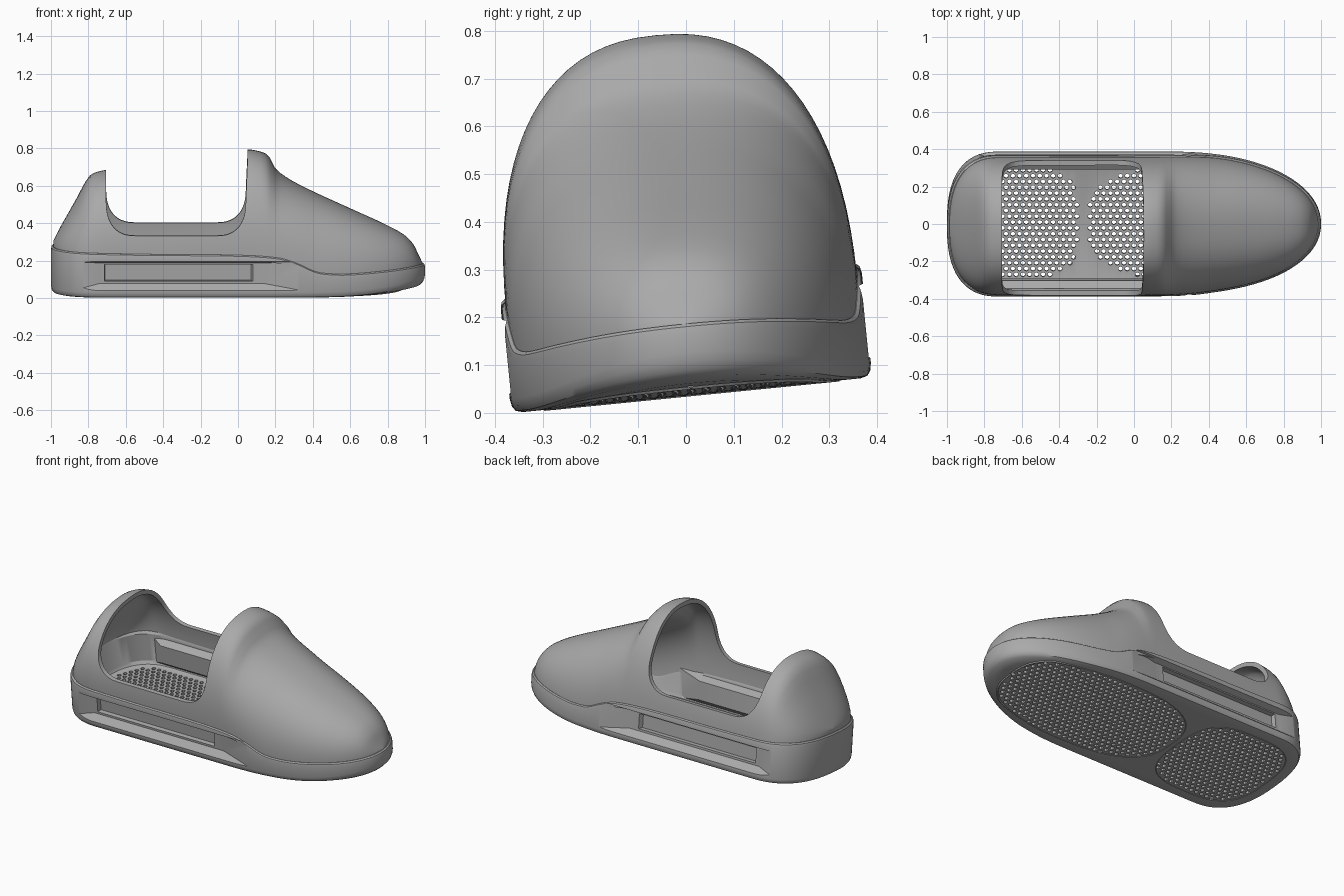
import bpy, bmesh, math
from mathutils import Matrix

cube = bpy.data.objects.get("Cube")
if cube:
    bpy.data.objects.remove(cube)

grey = bpy.data.materials.new("matte grey")
grey.use_nodes = True
grey.diffuse_color = (0.4, 0.4, 0.4, 1)
grey.node_tree.nodes["Principled BSDF"].inputs["Base Color"].default_value = (0.4, 0.4, 0.4, 1)

# The whole shoe leans a little to one side
LEAN = Matrix.Translation((0, 0.012, 0.037)) @ Matrix.Rotation(math.radians(5.7), 4, 'X')


def curve(knots, x):
    """Smooth interpolation through (x, value) knots."""
    if x <= knots[0][0]:
        return knots[0][1]
    for i in range(len(knots) - 1):
        (a, p), (b, q) = knots[i], knots[i + 1]
        if x <= b:
            l, r = knots[max(i - 1, 0)], knots[min(i + 2, len(knots) - 1)]
            m, n = (q - l[1]) / (b - l[0]), (r[1] - p) / (r[0] - a)
            t, d = (x - a) / (b - a), b - a
            return ((2*t**3 - 3*t*t + 1) * p + (t**3 - 2*t*t + t) * d * m
                    + (3*t*t - 2*t**3) * q + (t**3 - t*t) * d * n)
    return knots[-1][1]


RIM = [(-1, .245), (-.5, .235), (0, .23), (.22, .215), (.32, .185), (.42, .14),
       (.5, .128), (.6, .125), (.8, .135), (1, .15)]
CREST = [(-1, .27), (-.96, .345), (-.88, .485), (-.81, .61), (-.77, .635), (-.7, .65),
         (.04, .757), (.1, .752), (.165, .725), (.2, .66), (.26, .61), (.37, .55),
         (.6, .445), (.8, .355), (.9, .3), (.95, .25), (.98, .19), (1, .15)]


def half_width(x):
    """Plan outline: elliptical toe, squarer heel."""
    if x > .2:
        return .38 * max(0, 1 - ((x - .2) / .8) ** 2.15) ** .48
    if x < -.72:
        return .38 * max(0, 1 - ((-.72 - x) / .28) ** 2.5) ** .4
    return .38


def toe(x):
    return max(0, (x - .5) / .5) ** 2


def lift(x):
    return .025 * toe(x)


def rim(x):
    return curve(RIM, x)


STATIONS = ([-.72 - .28 * math.cos(i * math.pi / 32) for i in range(16)]
            + [-.72 + .92 * i / 36 for i in range(36)]
            + [.2 + .8 * math.sin(i * math.pi / 80) for i in range(41)])


def make(name, bm, weld=True):
    if weld:
        bmesh.ops.remove_doubles(bm, verts=bm.verts, dist=1e-5)
    bmesh.ops.recalc_face_normals(bm, faces=bm.faces)
    mesh = bpy.data.meshes.new(name)
    bm.to_mesh(mesh)
    bm.free()
    mesh.transform(LEAN)
    mesh.materials.append(grey)
    obj = bpy.data.objects.new(name, mesh)
    bpy.context.collection.objects.link(obj)
    return obj


def skin(bm, rows):
    """Join rows of points with quads."""
    grid = [[bm.verts.new(p) for p in row] for row in rows]
    for a, b in zip(grid, grid[1:]):
        for i in range(len(a) - 1):
            bm.faces.new((a[i], a[i + 1], b[i + 1], b[i]))


def prism(bm, low, high):
    """Solid between two matching polygons."""
    a, b = [bm.verts.new(p) for p in low], [bm.verts.new(p) for p in high]
    bm.faces.new(a[::-1])
    bm.faces.new(b)
    for i in range(len(a)):
        j = (i + 1) % len(a)
        bm.faces.new((a[i], a[j], b[j], b[i]))


def flank_blocks(name, inner, outer):
    """Tapered block on each flank; each end is (x0, x1, z0, z1, y)."""
    bm = bmesh.new()
    for side in (1, -1):
        ends = [[(x0, side * y, z0), (x1, side * y, z0), (x1, side * y, z1), (x0, side * y, z1)]
                for x0, x1, z0, z1, y in (inner, outer)]
        prism(bm, *ends)
    return make(name, bm)


def use(obj):
    bpy.ops.object.select_all(action='DESELECT')
    bpy.context.view_layer.objects.active = obj
    obj.select_set(True)


def combine(obj, tool, operation='DIFFERENCE'):
    tool.hide_render = True
    mod = obj.modifiers.new("combine", 'BOOLEAN')
    mod.operation, mod.solver, mod.object = operation, 'EXACT', tool
    use(obj)
    bpy.ops.object.modifier_apply(modifier=mod.name)
    bpy.data.objects.remove(tool)


# Sole: a cup whose wall runs under, up, over the rim and down to the floor
LEVELS = [(.07, lambda x: lift(x)), (.025, lambda x: lift(x) + .012 * toe(x)),
          (.01, lambda x: lift(x) + .004 + .024 * toe(x)),
          (.003, lambda x: lift(x) + .014 + .032 * toe(x)),
          (0, lambda x: lift(x) + .03 + .035 * toe(x)),
          (0, lambda x: rim(x) - .02), (.003, lambda x: rim(x) - .006),
          (.01, lambda x: rim(x)), (.033, lambda x: rim(x)),
          (.042, lambda x: rim(x) - .015), (.045, lambda x: lift(x) + .06),
          (.055, lambda x: lift(x) + .042), (.075, lambda x: lift(x) + .035)]
bm = bmesh.new()
for side in (1, -1):
    rows = [[(x * (1 - d), side * half_width(x) * (1 - d / .38), z(x)) for x in STATIONS]
            for d, z in LEVELS]
    rows = [[(p[0], 0, p[2]) for p in rows[0]]] + rows + [[(p[0], 0, p[2]) for p in rows[-1]]]
    skin(bm, rows)
sole = make("sole", bm)

# Flanks: inner bulge, long tapered hollow, then a deeper pocket
combine(sole, flank_blocks("bulge", (-.73, .12, .075, .185, .298), (-.84, .32, .028, .215, .35)), 'UNION')
combine(sole, flank_blocks("hollow", (-.74, .14, .075, .185, .345), (-.97, .46, .02, .203, .4)))
combine(sole, flank_blocks("pocket", (-.71, .07, .09, .175, .32), (-.72, .09, .085, .18, .37)))

# Two perforated pads in the floor
PADS = [(.31, .57, .31, 2.7), (-.605, .32, .31, 3)]


def in_pad(x, y):
    return abs(y) < .8 * half_width(x) and any(
        abs((x - c) / a) ** n + abs(y / b) ** n < .93 for c, a, b, n in PADS)


PITCH, HOLE = .036, .0125
bm = bmesh.new()
for row in range(-10, 11):
    for col in range(-28, 29):
        x = (col + .5 * (row % 2)) * PITCH
        y = row * PITCH * .866
        if in_pad(x, y):
            ring = [(x + HOLE * math.sin(k * math.pi / 3), y + HOLE * math.cos(k * math.pi / 3))
                    for k in range(6)]
            prism(bm, [(*p, -.03) for p in ring], [(*p, lift(x) + .06) for p in ring])
combine(sole, make("holes", bm, weld=False))

# Fine raised edge round each pad underneath
for name, (c, a, b, n) in zip(("forefoot_pad_edge", "heel_pad_edge"), PADS):
    bm = bmesh.new()
    rows = []
    for k in range(73):
        t = k * math.pi / 36
        co, si = math.cos(t), math.sin(t)
        px = math.copysign(abs(co) ** (2 / n), co)
        py = math.copysign(abs(si) ** (2 / n), si)
        reach = min(b * abs(py), .83 * half_width(c + a * px))
        rows.append([(c + (a + o) * px, math.copysign(reach + o, py), lift(c + a * px) + h)
                     for o, h in ((-.004, .004), (0, -.002), (.004, .004), (-.004, .004))])
    skin(bm, rows)
    make(name, bm)

# Upper: domed shell lofted from toe to heel
N = 40
bm = bmesh.new()
rows = []
for x in STATIONS:
    w, base = half_width(x) * .972, rim(x) - .03
    high = max(curve(CREST, x), base + .01) - base
    row = []
    for k in range(N + 1):
        t = math.pi * k / N
        c, s = math.cos(t), max(math.sin(t), 0)
        row.append((x * .987, w * math.copysign(abs(c) ** .85, c), base + high * s ** .85))
    rows.append(row)
skin(bm, rows)
upper = make("upper", bm)
# Outward normals, so that the thickness goes inwards
top = max(upper.data.polygons, key=lambda f: f.center.z)
if top.normal.z < 0:
    upper.data.flip_normals()
shell = upper.modifiers.new("thickness", 'SOLIDIFY')
shell.thickness, shell.offset = .026, -1
use(upper)
bpy.ops.object.modifier_apply(modifier=shell.name)

# Foot opening: a slot with wide rounded corners across the upper
LEFT, RIGHT, LOW, RX, RZ = -.705, .042, .333, .16, .19
profile = [(LEFT - .004, 1), (LEFT, .65)]
for cx, start in ((LEFT + RX, math.pi), (RIGHT - RX, 1.5 * math.pi)):
    for k in range(13):
        t = start + k * math.pi / 24
        co, si = math.cos(t), math.sin(t)
        profile.append((cx + RX * math.copysign(abs(co) ** .8, co),
                        LOW + RZ * (1 - abs(si) ** .8)))
profile += [(RIGHT + .01, .75), (RIGHT + .015, 1)]
bm = bmesh.new()
prism(bm, [(x, -.6, z) for x, z in profile], [(x, .6, z) for x, z in profile])
combine(upper, make("opening", bm))

for obj in (sole, upper):
    use(obj)
    bpy.ops.object.shade_smooth_by_angle(angle=math.radians(32))
